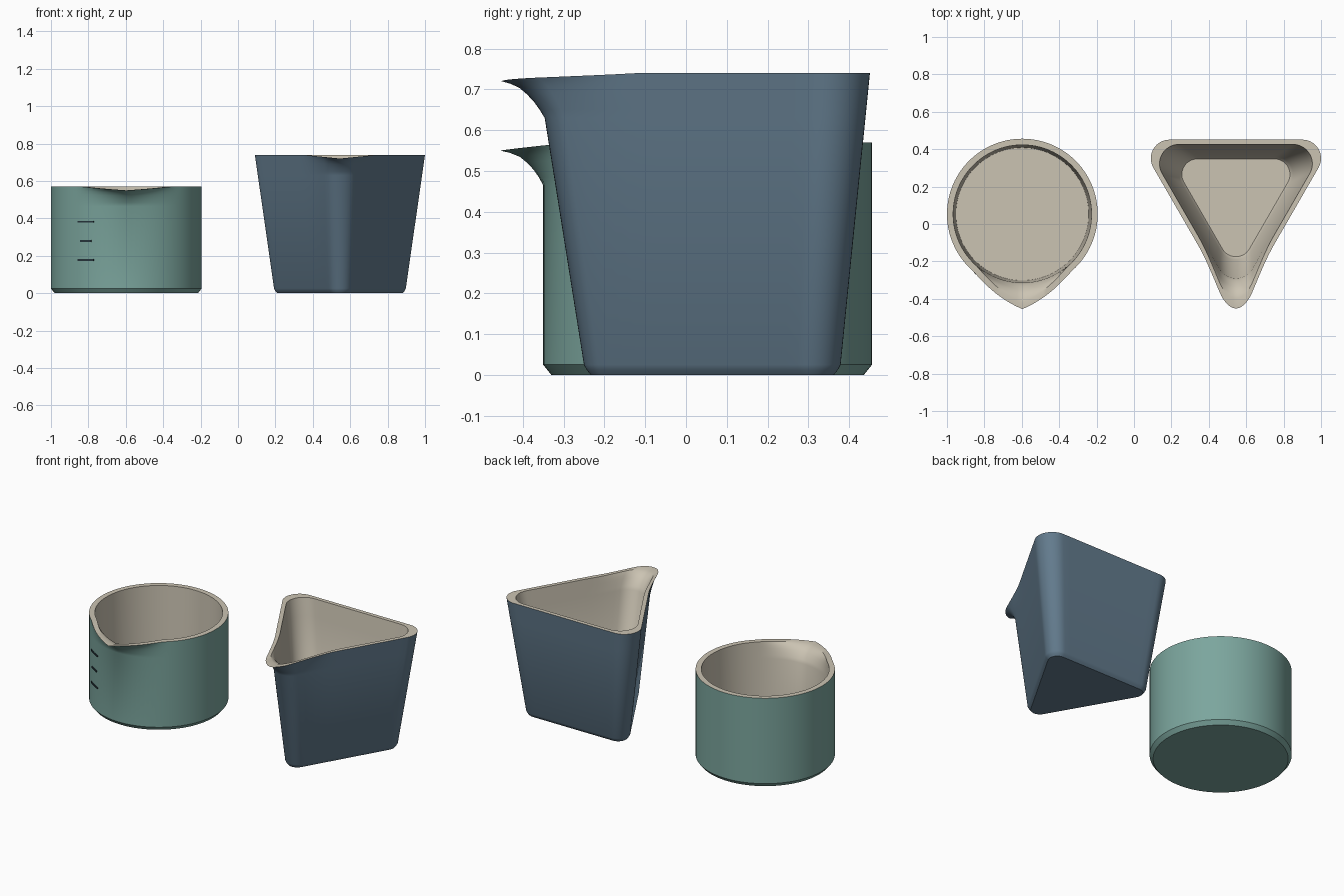
import bpy, bmesh
from math import sin, cos, pi, radians, hypot, atan2

if "Cube" in bpy.data.objects:
    bpy.data.objects.remove(bpy.data.objects["Cube"])


def material(name, rgb):
    m = bpy.data.materials.new(name)
    m.diffuse_color = (*rgb, 1)
    m.use_nodes = True
    m.node_tree.nodes["Principled BSDF"].inputs["Base Color"].default_value = m.diffuse_color
    return m


GREEN = material("green_glaze", (0.20, 0.38, 0.34))
BLUE = material("blue_glaze", (0.125, 0.20, 0.27))
CREAM = material("cream_lining", (0.60, 0.55, 0.45))
DARK = material("dark_marks", (0.02, 0.035, 0.045))

# Height fraction along the spout -> how far it has flared
FLARE = [(0, 0), (0.2, 0.1), (0.4, 0.22), (0.6, 0.38), (0.77, 0.55), (0.9, 0.77), (1, 1)]


def circle(r, n=96):
    return [(r * sin(2 * pi * i / n), -r * cos(2 * pi * i / n)) for i in range(n)]


def triangle(s, r, arc=14, edge=16):
    # rounded triangle: s = side between corner centres, r = corner radius
    raw = []
    for deg in (-90, 30, 150):
        c = radians(deg)
        cx, cy = s / 3 ** 0.5 * cos(c), s / 3 ** 0.5 * sin(c)
        for i in range(arc + 1):
            a = c + radians(-60 + 120 * i / arc)
            raw.append((cx + r * cos(a), cy + r * sin(a)))
    pts = []
    for i, p in enumerate(raw):
        pts.append(p)
        if i % (arc + 1) == arc:
            q = raw[(i + 1) % len(raw)]
            pts += [(p[0] + (q[0] - p[0]) * t / edge, p[1] + (q[1] - p[1]) * t / edge)
                    for t in range(1, edge)]
    return pts


def round_spout(x, y, h):
    a = abs(atan2(x, -y))
    w = max(0, 1 - a / radians(42)) ** 1.5
    k = 1 + 0.105 * w * h / hypot(x, y)
    return x * k, y * k, 0.02 * h * max(0, 1 - a / radians(36))


def corner_spout(x, y, h):
    t = max(0, 1 - abs(x) / 0.2) if y < 0 else 0
    return x, y - 0.088 * h * t * t * (3 - 2 * t), 0.02 * h * t


def cup(name, loc, outline, spout, outer, inner, z0, mat):
    # outer / inner: (z, *outline parameters), bottom to top; spout begins at z0
    def at(z, lo, hi):
        t = (z - lo[0]) / (hi[0] - lo[0])
        return (z, *[a + (b - a) * t for a, b in zip(lo[1:], hi[1:])])

    def wall(prof):
        top = prof[-1]
        rows = [(p, 0) for p in prof[:-1]]
        return rows + [(at(z0 + f * (top[0] - z0), prof[-2], top), h) for f, h in FLARE]

    out, inn = wall(outer), wall(inner)
    bm = bmesh.new()
    rings = []
    for p, h in out + inn[::-1]:
        ring = []
        for x, y in outline(*p[1:]):
            x, y, dip = spout(x, y, h)
            ring.append(bm.verts.new((x, y, p[0] - dip)))
        rings.append(ring)
    bm.faces.new(rings[0][::-1])
    for k, (a, b) in enumerate(zip(rings, rings[1:])):
        for i in range(len(a)):
            j = (i + 1) % len(a)
            f = bm.faces.new((a[i], a[j], b[j], b[i]))
            f.material_index = int(k >= len(out) - 1)
    bm.faces.new(rings[-1]).material_index = 1
    bmesh.ops.recalc_face_normals(bm, faces=bm.faces)
    me = bpy.data.meshes.new(name)
    bm.to_mesh(me)
    bm.free()
    me.materials.append(mat)
    me.materials.append(CREAM)
    ob = bpy.data.objects.new(name, me)
    ob.location = loc
    bpy.context.collection.objects.link(ob)
    bpy.ops.object.select_all(action='DESELECT')
    ob.select_set(True)
    bpy.context.view_layer.objects.active = ob
    bpy.ops.object.shade_smooth_by_angle(angle=radians(32))


# Round cup with chamfered foot
RX, RY, R = -0.597, 0.053, 0.403
cup("round_cup", (RX, RY, 0), circle, round_spout,
    [(0, 0.383), (0.025, R), (0.57, R)],
    [(0.04, 0.355), (0.57, 0.37)], 0.465, GREEN)

# Tapered three-cornered cup
cup("triangular_cup", (0.545, 0.146, 0), triangle, corner_spout,
    [(0, 0.565, 0.053), (0.012, 0.565, 0.063), (0.025, 0.565, 0.07), (0.74, 0.71, 0.10)],
    [(0.035, 0.412, 0.083), (0.055, 0.425, 0.092), (0.74, 0.61, 0.1035)], 0.63, BLUE)

# Measuring marks curved around the front left of the round cup
for i, (z, width) in enumerate([(0.178, 0.1), (0.28, 0.07), (0.382, 0.1)]):
    bm = bmesh.new()
    cols = []
    for k in range(7):
        a = radians(-32.7) + (k / 6 - 0.5) * width / R
        cols.append([bm.verts.new((RX + r * sin(a), RY - r * cos(a), z + dz))
                     for r, dz in ((R - .005, -.005), (R + .004, -.005), (R + .004, .005), (R - .005, .005))])
    for a, b in zip(cols, cols[1:]):
        for n in range(4):
            bm.faces.new((a[n], a[(n + 1) % 4], b[(n + 1) % 4], b[n]))
    bm.faces.new(cols[0])
    bm.faces.new(cols[-1][::-1])
    bmesh.ops.recalc_face_normals(bm, faces=bm.faces)
    me = bpy.data.meshes.new(f"measure_mark_{i + 1}")
    bm.to_mesh(me)
    bm.free()
    me.materials.append(DARK)
    bpy.context.collection.objects.link(bpy.data.objects.new(me.name, me))
